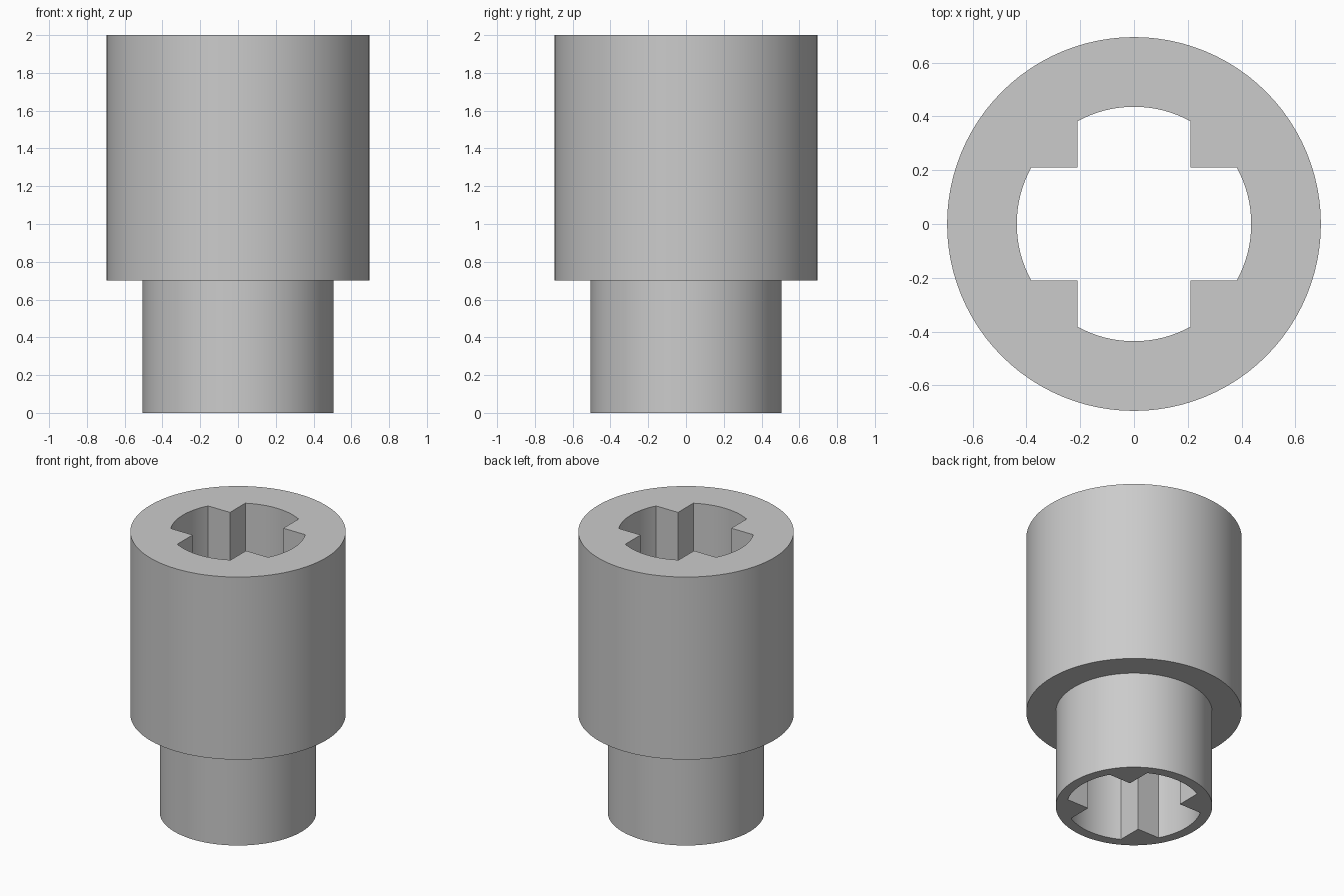
import bpy, bmesh
from math import asin, cos, sin, pi

cube = bpy.data.objects.get("Cube")
if cube:
    bpy.data.objects.remove(cube, do_unlink=True)

HEIGHT, STEP = 2.0, 0.7
HEAD_R, NECK_R = 0.695, 0.505
BORE_R, SLOT = 0.436, 0.21
SIDES, ARC_STEPS = 96, 16


def circle(radius):
    return [(radius * cos(2 * pi * i / SIDES), radius * sin(2 * pi * i / SIDES))
            for i in range(SIDES)]


def cross_outline():
    """Four rounded arms joined by square inner corners."""
    half = asin(SLOT / BORE_R)
    points = []
    for arm in range(4):
        turn = arm * pi / 2
        for i in range(ARC_STEPS + 1):
            a = turn - half + 2 * half * i / ARC_STEPS
            points.append((BORE_R * cos(a), BORE_R * sin(a)))
        corner = turn + pi / 4
        points.append((SLOT * 2 ** 0.5 * cos(corner), SLOT * 2 ** 0.5 * sin(corner)))
    return points


def ring(bm, outline, z):
    verts = [bm.verts.new((x, y, z)) for x, y in outline]
    edges = [bm.edges.new((v, verts[(i + 1) % len(verts)])) for i, v in enumerate(verts)]
    return verts, edges


def bridge(bm, a, b):
    for i in range(len(a[0])):
        j = (i + 1) % len(a[0])
        bm.faces.new((a[0][i], a[0][j], b[0][j], b[0][i]))


def cap(bm, outer, inner, up):
    bmesh.ops.triangle_fill(bm, use_beauty=True, edges=outer[1] + inner[1], normal=(0, 0, up))


# Stepped outer wall, from the neck up to the head
bm = bmesh.new()
outer = [ring(bm, circle(r), z) for r, z in
         ((NECK_R, 0), (NECK_R, STEP), (HEAD_R, STEP), (HEAD_R, HEIGHT))]
for low, high in zip(outer, outer[1:]):
    bridge(bm, low, high)

# Cross-shaped bore through the whole length
bore = [ring(bm, cross_outline(), z) for z in (0, HEIGHT)]
bridge(bm, *bore)

# End faces between the outer wall and the bore
cap(bm, outer[0], bore[0], -1)
cap(bm, outer[-1], bore[1], 1)
bmesh.ops.recalc_face_normals(bm, faces=bm.faces)

mesh = bpy.data.meshes.new("stepped_sleeve")
bm.to_mesh(mesh)
bm.free()
sleeve = bpy.data.objects.new("stepped_sleeve", mesh)
bpy.context.collection.objects.link(sleeve)

# Plain grey material
grey = bpy.data.materials.new("light_grey")
grey.use_nodes = True
color = (0.6, 0.6, 0.6, 1)
grey.diffuse_color = color
grey.node_tree.nodes["Principled BSDF"].inputs["Base Color"].default_value = color
mesh.materials.append(grey)

# Smooth round walls with sharp rims and corners
bpy.context.view_layer.objects.active = sleeve
sleeve.select_set(True)
bpy.ops.object.shade_smooth_by_angle(angle=pi / 6)
